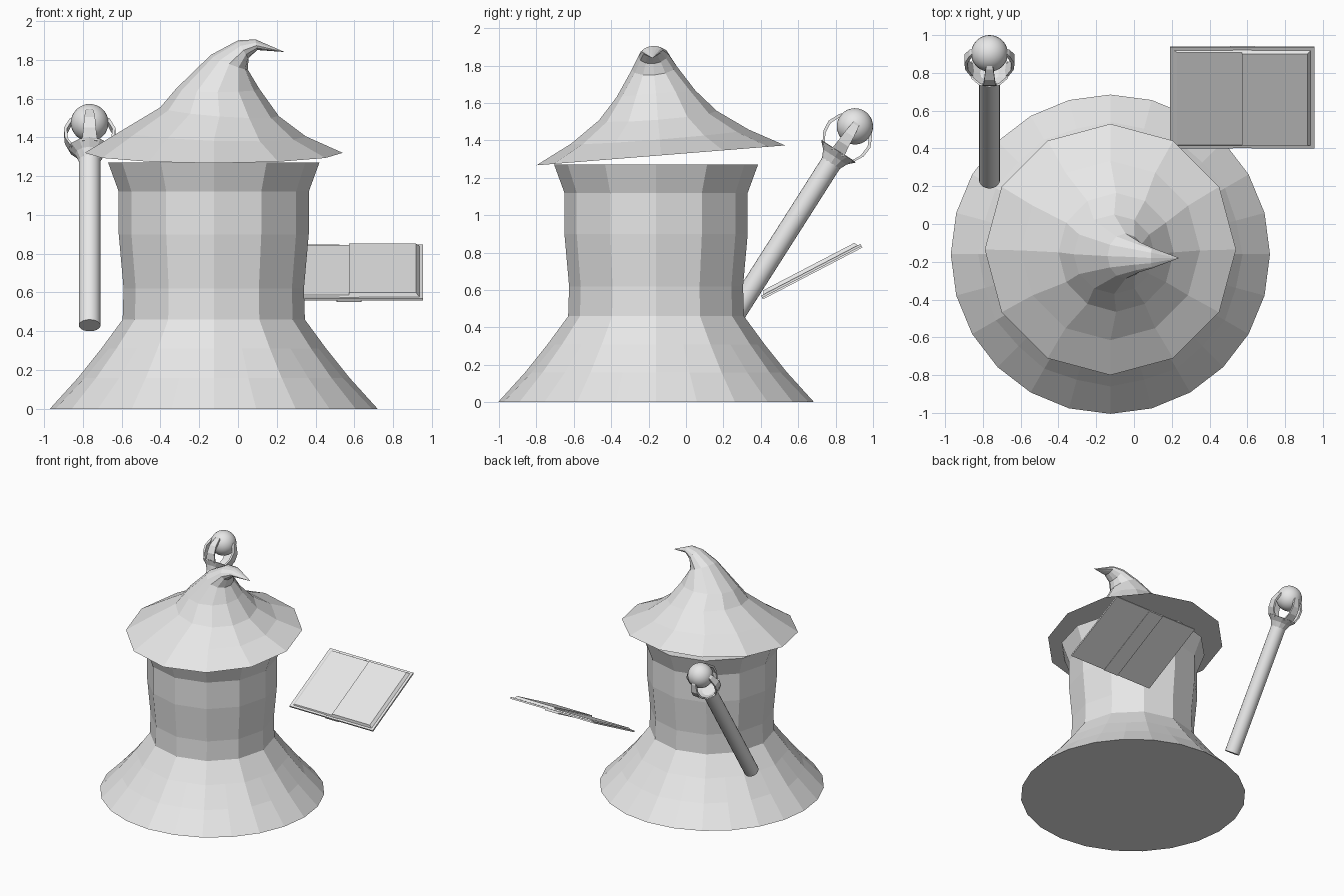
import bpy, bmesh, math
from mathutils import Vector, Matrix

old = bpy.data.objects.get("Cube")
if old:
    bpy.data.objects.remove(old, do_unlink=True)

GREY = (0.8, 0.8, 0.8, 1.0)
mat = bpy.data.materials.new("plain grey")
mat.use_nodes = True
mat.diffuse_color = GREY
mat.node_tree.nodes["Principled BSDF"].inputs["Base Color"].default_value = GREY


def finish(name, bm, matrix=None, smooth=False):
    bmesh.ops.recalc_face_normals(bm, faces=bm.faces)
    mesh = bpy.data.meshes.new(name)
    bm.to_mesh(mesh)
    bm.free()
    mesh.materials.append(mat)
    obj = bpy.data.objects.new(name, mesh)
    bpy.context.collection.objects.link(obj)
    if matrix:
        obj.matrix_world = matrix
    if smooth:
        bpy.ops.object.select_all(action='DESELECT')
        obj.select_set(True)
        bpy.context.view_layer.objects.active = obj
        bpy.ops.object.shade_smooth_by_angle(angle=math.radians(40))
    return obj


def loft(name, rings, tip=None, matrix=None, smooth=False):
    """Skin a list of point rings, closing the start and the end."""
    bm = bmesh.new()
    rows = [[bm.verts.new(p) for p in ring] for ring in rings]
    n = len(rows[0])
    for a, b in zip(rows, rows[1:]):
        for i in range(n):
            j = (i + 1) % n
            bm.faces.new((a[i], a[j], b[j], b[i]))
    bm.faces.new(rows[0])
    if tip:
        t = bm.verts.new(tip)
        for i in range(n):
            bm.faces.new((rows[-1][i], rows[-1][(i + 1) % n], t))
    else:
        bm.faces.new(rows[-1])
    return finish(name, bm, matrix, smooth)


def circle(r, z, n):
    return [(r * math.cos(math.tau * i / n), r * math.sin(math.tau * i / n), z)
            for i in range(n)]


# Robe: twelve-sided body whose hem opens into a rounder circle
def robe_ring(r, z, roundness):
    ring = []
    for i, p in enumerate(circle(r, z, 24)):
        k = 1.0 if i % 2 == 0 else 1 + (math.cos(math.pi / 12) - 1) * (1 - roundness)
        ring.append((p[0] * k, p[1] * k, z))
    return ring


robe = [(0.845, 0, 1), (0.70, 0.16, 0.5), (0.58, 0.31, 0), (0.47, 0.46, 0),
        (0.465, 0.62, 0), (0.49, 0.90, 0), (0.49, 1.12, 0), (0.545, 1.27, 0)]
loft("robe", [robe_ring(*p) for p in robe],
     matrix=Matrix.Translation((-0.125, -0.16, 0)))


# Hat: rings spanning left and right silhouette points, bending to a curled tip
def hat_ring(lx, lz, rx, rz, ry, cy):
    ring = []
    for c, s, _ in circle(1, 0, 12):
        t = (c + 1) / 2
        ring.append((lx + (rx - lx) * t, cy + ry * s,
                     lz + (rz - lz) * t + 0.08 * ry * s))
    return ring


hat = [(-0.79, 1.32, 0.54, 1.32, 0.665, -0.135),
       (-0.60, 1.435, 0.35, 1.405, 0.475, -0.14),
       (-0.40, 1.555, 0.21, 1.51, 0.315, -0.15),
       (-0.32, 1.65, 0.11, 1.65, 0.21, -0.16),
       (-0.14, 1.825, 0.05, 1.75, 0.12, -0.17),
       (0.0, 1.90, 0.055, 1.81, 0.08, -0.175),
       (0.09, 1.905, 0.10, 1.85, 0.055, -0.18)]
loft("hat", [hat_ring(*p) for p in hat], tip=(0.24, -0.18, 1.84))

# Staff: local z runs along the shaft, leaning towards the back
LEAN = math.radians(-32.5)
staff = Matrix.Translation((-0.765, 0.235, 0.43)) @ Matrix.Rotation(LEAN, 4, 'X')
loft("staff_shaft", [circle(0.056, 0, 20), circle(0.056, 1.02, 20)],
     matrix=staff, smooth=True)
loft("staff_cup", [circle(0.054, 1.0, 12), circle(0.075, 1.045, 12),
                   circle(0.11, 1.08, 12), circle(0.10, 1.083, 12),
                   circle(0.05, 1.05, 12)], matrix=staff)

# Four claws curving round the orb
claw = [(0.095, 1.07, 0.04), (0.128, 1.13, 0.032),
        (0.133, 1.19, 0.028), (0.105, 1.25, 0.02), (0.085, 1.27, 0.012)]
for k, side in enumerate(("left", "back", "right", "front")):
    sections = []
    for r, z, w in claw:
        sections.append([(r, -w, z), (r, w, z),
                         (r - 0.016, w, z - 0.004), (r - 0.016, -w, z - 0.004)])
    loft("staff_claw_" + side, sections,
         matrix=staff @ Matrix.Rotation(k * math.pi / 2, 4, 'Z'))

bm = bmesh.new()
bmesh.ops.create_uvsphere(bm, u_segments=32, v_segments=16, radius=0.097)
finish("staff_orb", bm, Matrix.Translation((-0.765, 0.903, 1.475)), smooth=True)

# Open book: local y runs up the page
book = Matrix.Translation((0.573, 0.667, 0.708)) @ Matrix.Rotation(math.radians(27.5), 4, 'X')


def slab(name, x0, x1, half, z0, z1, in0=0, in1=0, iny=0):
    """Box whose top can be drawn in on each side."""
    def rect(a, b, h, z):
        return [(a, -h, z), (b, -h, z), (b, h, z), (a, h, z)]
    loft(name, [rect(x0, x1, half, z0), rect(x0 + in0, x1 - in1, half - iny, z1)],
         matrix=book)


slab("cover_right", -0.382, -0.05, 0.3, -0.013, 0.0)
slab("cover_left", 0.05, 0.382, 0.3, -0.013, 0.0)
slab("book_spine", -0.065, 0.065, 0.3, -0.022, -0.002, 0.01, 0.01)
slab("pages_right", -0.365, 0.0, 0.285, -0.003, 0.009, in0=0.02, iny=0.008)
slab("pages_left", 0.0, 0.365, 0.285, -0.003, 0.02, in1=0.02, iny=0.012)
